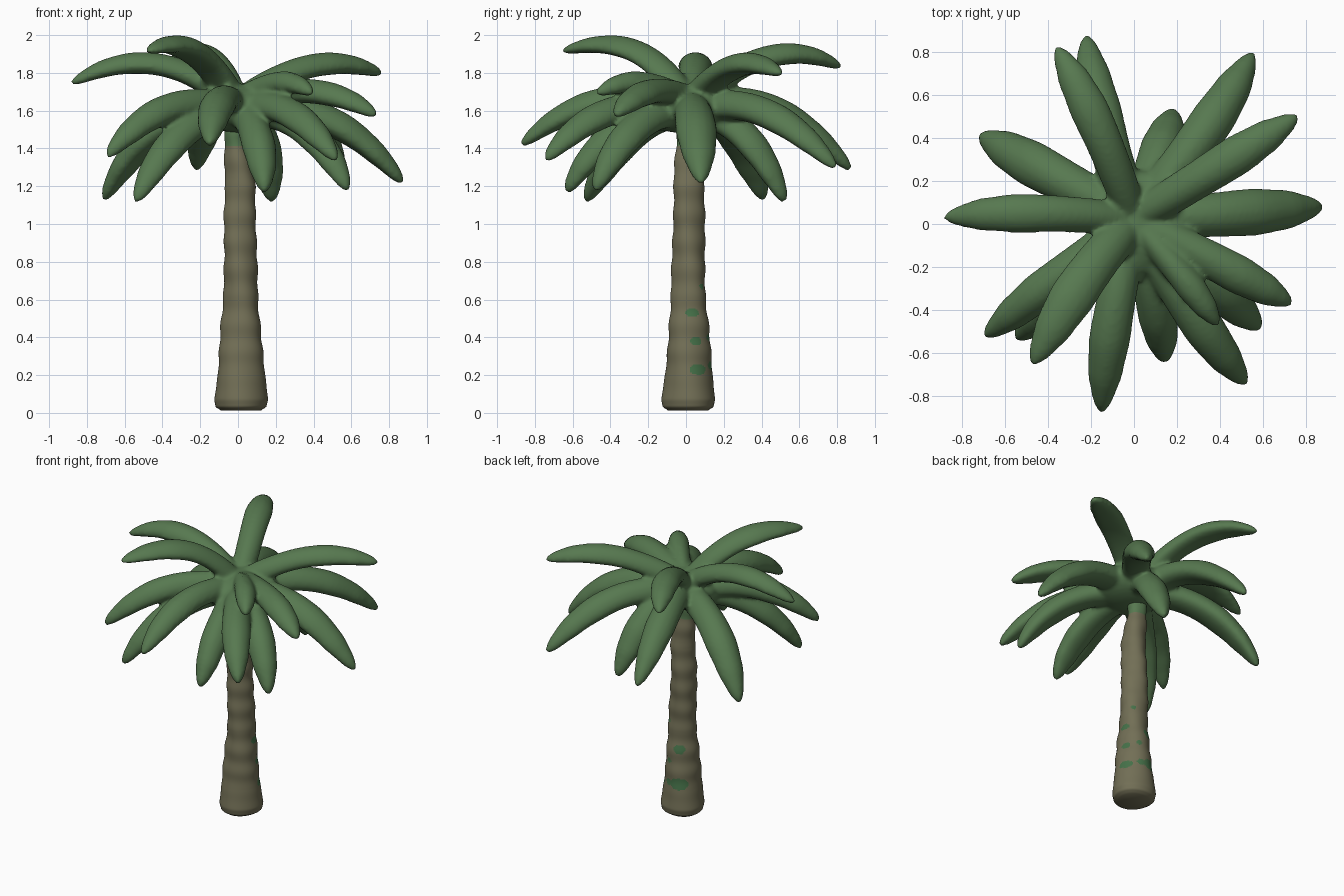
import bpy, bmesh, math
from mathutils import Vector

if "Cube" in bpy.data.objects:
    bpy.data.objects.remove(bpy.data.objects["Cube"])


def material(name, rgb):
    m = bpy.data.materials.new(name)
    m.diffuse_color = (*rgb, 1)
    m.use_nodes = True
    m.node_tree.nodes["Principled BSDF"].inputs["Base Color"].default_value = m.diffuse_color
    return m


LEAF = material("leaf green", (0.095, 0.19, 0.08))
BARK = material("grey brown bark", (0.168, 0.158, 0.092))
MOSS = material("moss green", (0.06, 0.165, 0.066))


def lerp_table(table, t):
    for (a, va), (b, vb) in zip(table, table[1:]):
        if t <= b:
            f = (t - a) / (b - a)
            f = f * f * (3 - 2 * f) * 0.4 + f * 0.6
            return va + (vb - va) * f
    return table[-1][1]


def skin(bm, rings):
    """Bridge a list of vertex rings and cap both ends."""
    n = len(rings[0])
    for r0, r1 in zip(rings, rings[1:]):
        for i in range(n):
            j = (i + 1) % n
            bm.faces.new((r0[i], r0[j], r1[j], r1[i]))
    bm.faces.new(rings[0][::-1])
    bm.faces.new(rings[-1])


def finish(bm, name, mats):
    bmesh.ops.recalc_face_normals(bm, faces=bm.faces[:])
    for f in bm.faces:
        f.smooth = True
    me = bpy.data.meshes.new(name)
    bm.to_mesh(me)
    bm.free()
    for m in mats:
        me.materials.append(m)
    ob = bpy.data.objects.new(name, me)
    bpy.context.collection.objects.link(ob)
    return ob


# Trunk: tapered, slightly wandering, with faint bulging rings
RADIUS = [(0, 0.105), (0.02, 0.134), (0.06, 0.142), (0.2, 0.124), (0.4, 0.109),
          (0.6, 0.091), (1.0, 0.084), (1.25, 0.078), (1.45, 0.06), (1.6, 0.06)]
CENTRE_X = [(0, 0.015), (0.6, 0.016), (1.0, 0.008), (1.2, 0.015), (1.45, -0.012), (1.6, 0)]
SIDES, STEPS, BOTTOM, TOP = 96, 220, 0.012, 1.6
bm = bmesh.new()
rings = []
for k in range(STEPS + 1):
    u = TOP * k / STEPS
    z = max(u, 0) * (TOP - BOTTOM) / TOP + BOTTOM
    bump = 0.003 * math.sin(2 * math.pi * z / 0.145) * min(1, z / 0.3)
    r = lerp_table(RADIUS, u) + bump
    cx = lerp_table(CENTRE_X, u)
    ring = []
    for i in range(SIDES):
        a = 2 * math.pi * i / SIDES
        rr = r + 0.003 * math.sin(3 * a + 9 * z)
        ring.append(bm.verts.new((cx + rr * math.cos(a), 0.014 + rr * math.sin(a), z)))
    rings.append(ring)
skin(bm, rings)

# Moss patches on the trunk: angle in degrees, height, half width, half height
PATCHES = [(25, 0.23, 0.05, 0.028), (22, 0.38, 0.032, 0.024), (12, 0.53, 0.038, 0.022),
           (50, 0.67, 0.018, 0.014), (112, 0.25, 0.065, 0.04), (112, 0.49, 0.04, 0.03),
           (75, 0.25, 0.028, 0.024), (70, 0.4, 0.02, 0.018)]
for f in bm.faces:
    c = f.calc_center_median()
    a = math.degrees(math.atan2(c.y - 0.014, c.x - 0.015))
    r = math.hypot(c.x - 0.015, c.y - 0.014)
    for pa, pz, w, h in PATCHES:
        if (math.radians(a - pa) * r / w) ** 2 + ((c.z - pz) / h) ** 2 < 1:
            f.material_index = 1
    if c.z > 1.41:
        f.material_index = 2
finish(bm, "trunk", [BARK, MOSS, LEAF])

# Fronds: midpoint and tip of each leaf's centre line, width scale, thickness scale
FRONDS = [
    ((-.46, .05, 1.85), (-.88, .03, 1.745), .85, 1),
    ((-.24, -.27, 1.92), (-.47, -.65, 1.915), 1, .95),
    ((-.17, .45, 1.89), (-.36, .82, 1.83), .85, 1),
    ((.40, .27, 1.84), (.76, .50, 1.795), .88, 1.05),
    ((.42, -.20, 1.70), (.73, -.37, 1.575), .85, 1.1),
    ((.23, -.25, 1.75), (.39, -.47, 1.69), .65, 1),
    ((.48, .05, 1.55), (.87, .08, 1.22), 1.03, 1.3),
    ((.28, -.42, 1.59), (.52, -.74, 1.34), .9, 1.25),
    ((.36, -.28, 1.50), (.58, -.48, 1.18), .9, 1.3),
    ((.10, -.38, 1.47), (.14, -.63, 1.17), .85, 1.3),
    ((-.10, -.45, 1.65), (-.15, -.87, 1.42), .9, 1.2),
    ((-.38, -.27, 1.61), (-.69, -.52, 1.36), .85, 1.3),
    ((-.32, -.30, 1.46), (-.54, -.53, 1.12), .9, 1.3),
    ((-.42, .25, 1.50), (-.71, .41, 1.13), 1, 1.3),
    ((-.14, .45, 1.61), (-.22, .87, 1.29), .95, 1.3),
    ((.32, .42, 1.59), (.55, .79, 1.30), .95, 1.3),
    ((.12, .32, 1.46), (.18, .52, 1.12), .95, 1.3),
]
WIDTH = [(0, .09), (.25, .098), (.6, .108), (.8, .09), (.93, .056), (.98, .034), (1, .015)]
THICK = [(0, .07), (.3, .06), (.6, .058), (.8, .047), (.93, .032), (.98, .022), (1, .012)]

bm = bmesh.new()
for mid, tip, ws, ts in FRONDS:
    mid, tip = Vector(mid), Vector(tip)
    flat = Vector((tip.x, tip.y, 0)).normalized()
    base = Vector((0, 0.02, 1.66 if mid.z > 1.7 else 1.6)) + flat * 0.04
    ctrl = 2 * mid - (base + tip) / 2
    rings = []
    for k in range(25):
        t = k / 24
        p = base * (1 - t) ** 2 + ctrl * 2 * t * (1 - t) + tip * t * t
        tan = ((ctrl - base) * (1 - t) + (tip - ctrl) * t).normalized()
        side = tan.cross(Vector((0, 0, 1))).normalized()
        up = side.cross(tan)
        w, h = ws * lerp_table(WIDTH, t), ts * lerp_table(THICK, t)
        ring = []
        for i in range(16):
            a = 2 * math.pi * i / 16
            c, s = math.cos(a), math.sin(a)
            droop = -0.018 * c * c * w / 0.1      # edges hang a little lower
            ring.append(bm.verts.new(p + side * w * c + up * (h * s + droop)))
        rings.append(ring)
    skin(bm, rings)

# Crown heart that the fronds grow from
heart = bmesh.ops.create_uvsphere(bm, u_segments=32, v_segments=16, radius=1)["verts"]
for v in heart:
    v.co = Vector((v.co.x * 0.25 + 0.03, v.co.y * 0.25, v.co.z * 0.13 + 1.61))
crown = finish(bm, "leaf_crown", [LEAF])

# Fuse the fronds and heart into one soft body
rm = crown.modifiers.new("fuse", "REMESH")
rm.mode = "VOXEL"
rm.voxel_size = 0.013
rm.use_smooth_shade = True
sm = crown.modifiers.new("soften", "SMOOTH")
sm.factor = 0.5
sm.iterations = 6
